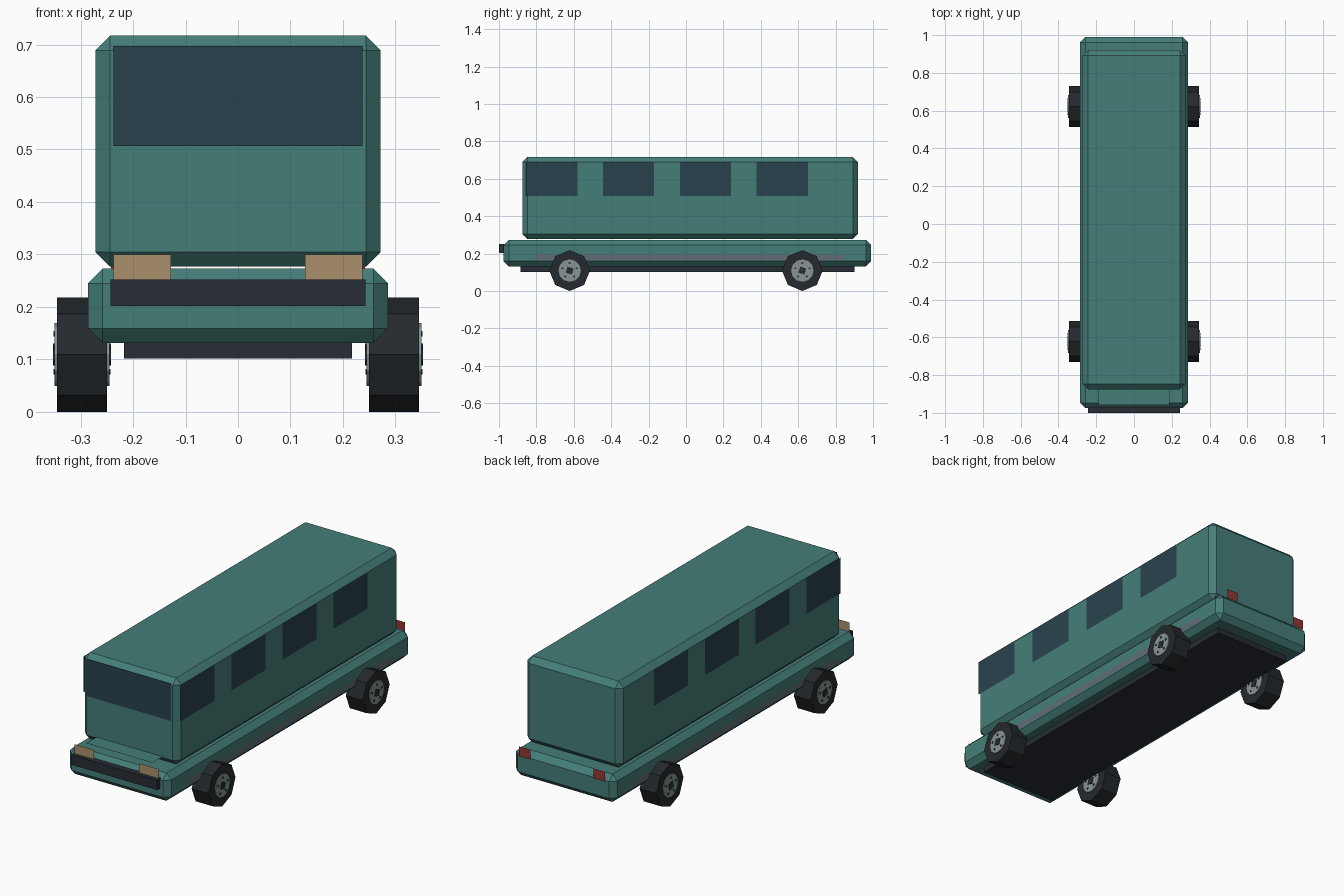
import bpy, bmesh, math
from mathutils import Matrix, Vector

if "Cube" in bpy.data.objects:
    bpy.data.objects.remove(bpy.data.objects["Cube"])


def material(name, r, g, b):
    m = bpy.data.materials.new(name)
    m.diffuse_color = (r, g, b, 1)
    m.use_nodes = True
    m.node_tree.nodes["Principled BSDF"].inputs["Base Color"].default_value = m.diffuse_color
    return m


TEAL = material("teal_paint", 0.06, 0.21, 0.19)
GLASS = material("window_glass", 0.022, 0.055, 0.075)
DARK = material("dark_trim", 0.02, 0.026, 0.036)
RUBBER = material("rubber", 0.018, 0.022, 0.026)
METAL = material("wheel_metal", 0.25, 0.30, 0.30)
LAMP = material("headlight", 0.40, 0.28, 0.15)
RED = material("taillight", 0.30, 0.04, 0.03)
STRIPE = material("stripe", 0.13, 0.15, 0.19)


def finish(bm, name, mat):
    mesh = bpy.data.meshes.new(name)
    bm.to_mesh(mesh)
    bm.free()
    mesh.materials.append(mat)
    obj = bpy.data.objects.new(name, mesh)
    bpy.context.collection.objects.link(obj)
    return obj


def box(name, lo, hi, mat, chamfer=0):
    lo, hi = Vector(lo), Vector(hi)
    bm = bmesh.new()
    bmesh.ops.create_cube(bm, size=1, matrix=Matrix.Translation((lo + hi) / 2)
                          @ Matrix.Diagonal((*(hi - lo), 1)))
    obj = finish(bm, name, mat)
    if chamfer:
        mod = obj.modifiers.new("chamfer", 'BEVEL')
        mod.width = chamfer
        mod.segments = 1
    return obj


def panel(name, axis, at, u, v, mat, flip=False):
    """Flat rectangle facing along an axis, spanning u and v on the other two."""
    bm = bmesh.new()
    verts = []
    for a, b in ((u[0], v[0]), (u[1], v[0]), (u[1], v[1]), (u[0], v[1])):
        co = [a, b]
        co.insert(axis, at)
        verts.append(bm.verts.new(co))
    face = bm.faces.new(verts)
    if flip:
        face.normal_flip()
    return finish(bm, name, mat)


def disc(name, x0, x1, y, z, radius, sides, mat, turn=0):
    """Cylinder along x with a vertex pointing up."""
    bm = bmesh.new()
    m = (Matrix.Translation(((x0 + x1) / 2, y, z)) @ Matrix.Rotation(turn, 4, 'X')
         @ Matrix.Rotation(math.pi / 2, 4, 'Y'))
    bmesh.ops.create_cone(bm, cap_ends=True, segments=sides, radius1=radius,
                          radius2=radius, depth=abs(x1 - x0), matrix=m)
    return finish(bm, name, mat)


# Body shells and underside
box("cabin", (-0.272, -0.875, 0.277), (0.272, 0.92, 0.717), TEAL, 0.028)
box("lower_body", (-0.286, -0.975, 0.131), (0.286, 0.99, 0.273), TEAL, 0.028)
box("underbody", (-0.217, -0.885, 0.102), (0.217, 0.90, 0.14), DARK)
box("front_bumper", (-0.243, -1.0, 0.202), (0.243, -0.965, 0.252), DARK)

# Hood plate and windshield
panel("hood_plate", 2, 0.31, (-0.187, 0.187), (-0.957, -0.87), TEAL)
panel("windshield", 1, -0.879, (-0.237, 0.237), (0.507, 0.697), GLASS)

for s, side in ((1, "right"), (-1, "left")):
    # Side windows and stripe
    for i in range(4):
        y = -0.855 + 0.411 * i
        panel(f"{side}_window_{i + 1}", 0, s * 0.275, (y, y + 0.274),
              (0.507, 0.69), GLASS, s < 0)
    panel(f"{side}_stripe", 0, s * 0.288, (-0.81, 0.84), (0.166, 0.194), STRIPE, s < 0)

    # Lamps
    panel(f"{side}_headlight", 1, -0.98, sorted((s * 0.128, s * 0.237)),
          (0.25, 0.30), LAMP)
    panel(f"{side}_taillight", 1, 1.0, sorted((s * 0.178, s * 0.242)),
          (0.245, 0.295), RED, True)

    # Wheels: tyre, with a rim, hub and lugs on both faces
    for end, y in (("front", -0.622), ("rear", 0.622)):
        name, z = f"{end}_{side}", 0.109
        disc(f"{name}_tyre", s * 0.25, s * 0.345, y, z, 0.109, 8, RUBBER)
        for face, x, d in (("outer", 0.345, 1), ("inner", 0.25, -1)):
            disc(f"{name}_{face}_rim", s * x, s * (x + d * 0.005), y, z, 0.06, 12, METAL)
            disc(f"{name}_{face}_hub", s * x, s * (x + d * 0.008), y, z, 0.024, 4, DARK, 0.5)
            for k in range(5):
                a = math.tau * k / 5
                disc(f"{name}_{face}_lug_{k + 1}", s * x, s * (x + d * 0.007),
                     y + 0.04 * math.sin(a), z + 0.04 * math.cos(a), 0.006, 6, DARK)
